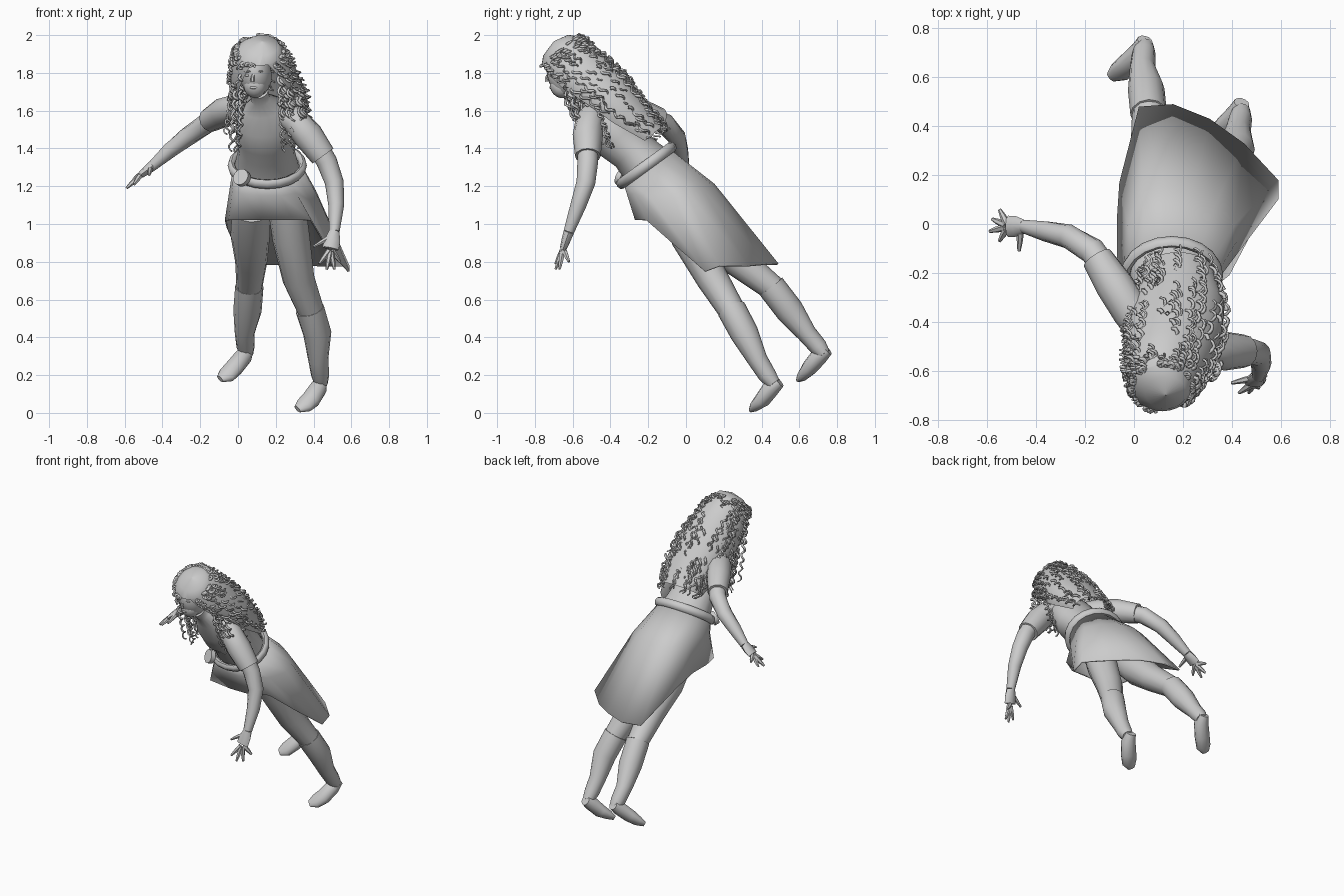
import bpy, bmesh, math, random
from mathutils import Vector

random.seed(4)
if "Cube" in bpy.data.objects:
    bpy.data.objects.remove(bpy.data.objects["Cube"])

grey = bpy.data.materials.new("plain grey")
grey.use_nodes = True
COLOUR = (0.6, 0.6, 0.6, 1)
grey.diffuse_color = COLOUR
grey.node_tree.nodes["Principled BSDF"].inputs["Base Color"].default_value = COLOUR


def finish(obj, angle=50):
    obj.data.materials.append(grey)
    bpy.ops.object.select_all(action='DESELECT')
    obj.select_set(True)
    bpy.context.view_layer.objects.active = obj
    bpy.ops.object.shade_smooth_by_angle(angle=math.radians(angle))
    return obj


def skin(name, rings, closed=True, caps=True, angle=50):
    """Bridge equal-length rings of points with quads."""
    bm = bmesh.new()
    loops = [[bm.verts.new(p) for p in ring] for ring in rings]
    n = len(loops[0])
    for a, b in zip(loops, loops[1:]):
        for i in range(n if closed else n - 1):
            j = (i + 1) % n
            bm.faces.new((a[i], a[j], b[j], b[i]))
    if caps:
        bm.faces.new(loops[0])
        bm.faces.new(loops[-1])
    bmesh.ops.recalc_face_normals(bm, faces=bm.faces)
    mesh = bpy.data.meshes.new(name)
    bm.to_mesh(mesh)
    bm.free()
    obj = bpy.data.objects.new(name, mesh)
    bpy.context.collection.objects.link(obj)
    return finish(obj, angle)


def tube(name, stations, sides=12):
    """Loft ellipses along a path of (x, y, z, radius[, depth radius])."""
    pts = [Vector(s[:3]) for s in stations]
    span = (pts[-1] - pts[0]).normalized()
    ref = Vector((0, 1, 0)) if abs(span.x) > 0.75 else Vector((1, 0, 0))
    rings = []
    for i, s in enumerate(stations):
        t = (pts[min(i + 1, len(pts) - 1)] - pts[max(i - 1, 0)]).normalized()
        u = (ref - t * ref.dot(t)).normalized()
        v = t.cross(u)
        rings.append([pts[i] + u * s[3] * math.cos(a) + v * s[-1] * math.sin(a)
                      for a in (math.tau * k / sides for k in range(sides))])
    return skin(name, rings)


def ball(name, loc, scale, rot=(0, 0, 0)):
    bpy.ops.mesh.primitive_uv_sphere_add(segments=16, ring_count=10, location=loc, rotation=rot)
    obj = bpy.context.object
    obj.name = name
    obj.scale = scale
    return finish(obj)


# Torso
tube("torso", [(.11, -.60, 1.70, .05), (.12, -.56, 1.66, .05), (.14, -.51, 1.62, .12, .08),
               (.15, -.43, 1.54, .165, .125), (.15, -.36, 1.45, .16, .13), (.15, -.29, 1.39, .15, .12),
               (.15, -.21, 1.31, .17, .14), (.16, -.10, 1.17, .18, .13),
               (.16, -.03, 1.08, .15, .08)], 18)

# Arms, sleeves and hands
tube("right_sleeve", [(.05, -.44, 1.61, .07), (-.01, -.36, 1.61, .078),
                      (-.08, -.25, 1.59, .078), (-.15, -.14, 1.55, .065)])
tube("right_arm", [(-.09, -.22, 1.58, .055), (-.17, -.11, 1.53, .055), (-.27, -.05, 1.46, .05),
                   (-.36, -.03, 1.39, .042), (-.45, -.01, 1.31, .028)])
tube("left_sleeve", [(.23, -.48, 1.59, .07), (.30, -.51, 1.55, .075),
                     (.37, -.52, 1.47, .08), (.45, -.52, 1.36, .068)])
tube("left_arm", [(.40, -.52, 1.45, .055), (.47, -.52, 1.33, .055), (.51, -.53, 1.22, .05),
                  (.52, -.57, 1.10, .042), (.51, -.62, .96, .028)])


def hand(side, wrist, knuckle, tips, thumb):
    wrist, knuckle = Vector(wrist), Vector(knuckle)
    tube(side + "_palm", [(*wrist, .028), (*wrist.lerp(knuckle, .5), .042, .024),
                          (*knuckle, .044, .018)], 8)
    for k, tip in enumerate(tips + [thumb]):
        tip = Vector(tip)
        base = wrist.lerp(knuckle, .2) if k == len(tips) else knuckle.lerp(tip, .15)
        tube(f"{side}_finger_{k + 1}", [(*base, .016), (*base.lerp(tip, .55), .013), (*tip, .007)], 6)


hand("right", (-.45, -.01, 1.31), (-.515, -.01, 1.26),
     [(-.55, .06, 1.24), (-.58, .02, 1.20), (-.59, -.03, 1.19), (-.55, -.07, 1.21)], (-.47, -.11, 1.26))
hand("left", (.51, -.62, .96), (.49, -.65, .87),
     [(.54, -.62, .80), (.51, -.67, .76), (.47, -.69, .76), (.43, -.69, .79)], (.40, -.65, .88))

# Legs, boots and feet
tube("right_leg", [(.07, -.02, 1.08, .1), (.065, .12, .94, .105), (.07, .28, .80, .085), (.06, .46, .66, .068)])
tube("right_boot", [(.06, .45, .67, .075), (.05, .55, .54, .075), (.035, .64, .42, .052),
                    (.04, .70, .35, .048), (.045, .73, .31, .036)])
tube("right_foot", [(.045, .75, .335, .032), (.03, .705, .30, .047, .046), (-.02, .655, .24, .05, .042),
                    (-.06, .62, .20, .05, .03), (-.095, .60, .18, .025, .015)])
tube("left_leg", [(.26, -.05, 1.08, .1), (.28, .02, .93, .1), (.32, .14, .71, .085), (.39, .25, .53, .07)])
tube("left_boot", [(.38, .24, .55, .077), (.42, .31, .42, .075), (.425, .38, .28, .053),
                   (.435, .43, .20, .048), (.44, .465, .155, .036)])
tube("left_foot", [(.44, .495, .165, .032), (.425, .45, .13, .047, .046), (.385, .405, .07, .052, .042),
                   (.35, .37, .04, .05, .03), (.315, .35, .02, .025, .015)])

# Skirt: short in front, long and flared behind
hem = [Vector(p) for p in (
    (-.07, .02, 1.02), (-.07, -.13, 1.02), (-.05, -.24, 1.02), (.13, -.27, 1.02), (.29, -.27, 1.02),
    (.39, -.21, 1.02), (.48, -.04, .87), (.59, .10, .75), (.59, .18, .78), (.45, .33, .78),
    (.31, .43, .79), (.16, .49, .79), (.02, .48, .80), (-.06, .17, .98))]
waist = Vector((.155, -.21, 1.31))
BACK = Vector((0, .81, .59))


def waist_ring(count, rx, ry):
    return [waist - Vector((rx * math.cos(a), 0, 0)) - BACK * ry * math.sin(a)
            for a in (math.tau * i / count for i in range(count))]


top = waist_ring(len(hem), .18, .155)
mid = [a.lerp(b, .35) for a, b in zip(top, hem)]
centre = sum(mid, Vector()) / len(mid)
mid = [p + BACK * (.045 if p.y > centre.y else 0) for p in mid]
skirt = skin("skirt", [top, mid, hem], caps=False, angle=40)
skirt.modifiers.new("cloth", 'SOLIDIFY').thickness = .01

# Belt and buckle
axis = Vector((1, 0, 0)).cross(BACK)
belt = []
for p in waist_ring(20, .19, .17):
    out = (p - waist).normalized()
    belt.append([p + out * .02 * math.cos(a) + axis * .028 * math.sin(a)
                 for a in (math.tau * k / 8 for k in range(8))])
skin("belt", belt + belt[:1], caps=False)
bpy.ops.mesh.primitive_cylinder_add(vertices=16, radius=.045, depth=.03, location=(.02, -.34, 1.245),
                                    rotation=(math.radians(70), 0, math.radians(-30)))
bpy.context.object.name = "buckle"
finish(bpy.context.object)

# Head and face
tilt = (math.radians(25), 0, math.radians(-8))
ball("head", (.095, -.635, 1.79), (.085, .10, .12), tilt)
ball("jaw", (.09, -.665, 1.73), (.06, .055, .065), tilt)
tube("nose", [(.082, -.725, 1.80, .007), (.078, -.738, 1.775, .010), (.076, -.735, 1.755, .012)], 6)
ball("lips", (.082, -.717, 1.722), (.02, .006, .007))
for side, x in (("right", .05), ("left", .115)):
    ball(side + "_eye", (x, -.72, 1.787), (.014, .008, .007))
    ball(side + "_brow", (x, -.728, 1.808), (.02, .008, .005))

# Hair shell: x, y, z, half width, half depth, half angle of the face opening
HAIR = [(.13, -.70, 1.967, .001, .001, 0), (.13, -.69, 1.947, .085, .085, 0),
        (.115, -.672, 1.917, .118, .122, 0), (.115, -.67, 1.915, .12, .124, 22),
        (.12, -.64, 1.885, .145, .15, 32), (.135, -.57, 1.80, .175, .17, 46),
        (.16, -.46, 1.69, .20, .17, 60), (.18, -.34, 1.57, .19, .15, 68),
        (.18, -.20, 1.455, .15, .11, 78)]
UP_BACK = Vector((0, .77, .64))


def hair_point(t, f, lift=1.0):
    """t runs crown to tips; f runs around the shell from edge to edge."""
    i = min(int(t), len(HAIR) - 2)
    x, y, z, rx, rn, gap = (a + (b - a) * (t - i) for a, b in zip(HAIR[i], HAIR[i + 1]))
    a = math.radians(gap + (360 - 2 * gap) * f)
    return Vector((x, y, z)) + Vector((rx * lift * math.sin(a), 0, 0)) - UP_BACK * rn * lift * math.cos(a)


skin("hair", [[hair_point(r, k / 24) for k in range(25)] for r in range(len(HAIR))],
     closed=False, caps=False, angle=80)

# Curled locks
locks = bpy.data.curves.new("curled_locks", 'CURVE')
locks.dimensions = '3D'
locks.bevel_depth = .008
locks.bevel_resolution = 0


def lock(path, length):
    n = max(8, int(length * 120))
    angle = random.uniform(0, math.tau)
    spline = locks.splines.new('POLY')
    spline.points.add(n)
    for k in range(n + 1):
        angle += random.uniform(.5, 1.3)
        p = path(k / n) + Vector((math.cos(angle), math.sin(angle) * .7, math.sin(angle) * .5)) * .012
        spline.points[k].co = (*p, 1)
        spline.points[k].radius = 1.1 - .5 * k / n


for _ in range(130):
    start, f = random.uniform(2, 7.6), random.uniform(.02, .98)
    reach = min(random.uniform(.4, 1.5), 8.2 - start)
    lift = random.uniform(.99, 1.04)
    lock(lambda s: hair_point(start + reach * s, f, lift + .03 * s), reach * .16)

# Loose locks hanging beside the face and over the shoulders
for low, high, count in ((-.08, .03, 15), (.20, .38, 26)):
    for _ in range(count):
        x = random.uniform(low, high)
        begin = Vector((x * .85 + .02, random.uniform(-.66, -.44), random.uniform(1.62, 1.78)))
        end = Vector((x, begin.y + .10, random.uniform(1.38, 1.52)))
        lock(lambda s: begin.lerp(end, s), (end - begin).length)
lock_obj = bpy.data.objects.new("curled_locks", locks)
bpy.context.collection.objects.link(lock_obj)
locks.materials.append(grey)
